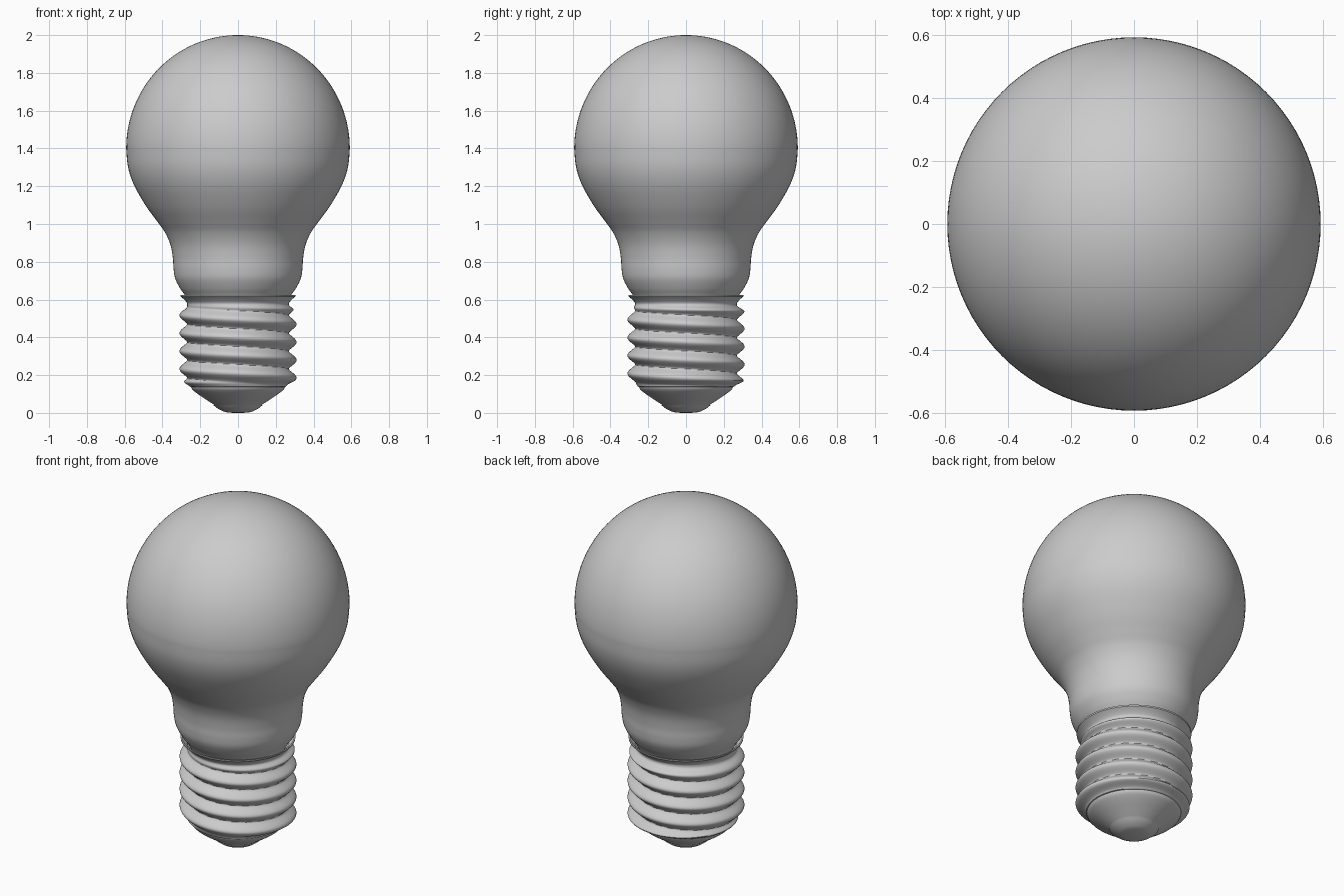
import bpy, bmesh
from math import sin, cos, pi, sqrt, radians

if "Cube" in bpy.data.objects:
    bpy.data.objects.remove(bpy.data.objects["Cube"])


def spline(pts, n=6):
    # smooth Catmull-Rom curve through (radius, height) points
    p = [pts[0]] + pts + [pts[-1]]
    out = []
    for i in range(1, len(p) - 2):
        a, b, c, d = p[i - 1:i + 3]
        for k in range(n):
            t = k / n
            out.append(tuple(0.5 * (2 * b[j] + (c[j] - a[j]) * t
                       + (2 * a[j] - 5 * b[j] + 4 * c[j] - d[j]) * t * t
                       + (3 * b[j] - a[j] - 3 * c[j] + d[j]) * t ** 3) for j in (0, 1)))
    return out + [pts[-1]]


def revolve(name, profile, seg=96, offset=None):
    # spin a profile (listed bottom to top); offset(angle, z) adds to the radius
    bm = bmesh.new()
    rings = []
    for r, z in profile:
        if r < 1e-5:
            rings.append([bm.verts.new((0, 0, z))] * seg)
            continue
        ring = []
        for s in range(seg):
            a = 2 * pi * s / seg
            q = r + (offset(a, z) if offset else 0)
            ring.append(bm.verts.new((q * cos(a), q * sin(a), z)))
        rings.append(ring)
    for lo, hi in zip(rings, rings[1:]):
        for s in range(seg):
            t = (s + 1) % seg
            bm.faces.new(list(dict.fromkeys((lo[s], lo[t], hi[t], hi[s]))))
    bmesh.ops.recalc_face_normals(bm, faces=bm.faces[:])
    me = bpy.data.meshes.new(name)
    bm.to_mesh(me)
    bm.free()
    ob = bpy.data.objects.new(name, me)
    bpy.context.collection.objects.link(ob)
    bpy.ops.object.select_all(action='DESELECT')
    ob.select_set(True)
    bpy.context.view_layer.objects.active = ob
    bpy.ops.object.shade_smooth_by_angle(angle=radians(40))
    return ob


# glass bulb: curved neck flowing into a round globe
neck = spline([(0.262, 0.59), (0.282, 0.625), (0.307, 0.66), (0.332, 0.71), (0.341, 0.76),
               (0.345, 0.82), (0.358, 0.89), (0.386, 0.955), (0.425, 1.01),
               (0.487, 1.095), (0.55, 1.205), (0.582, 1.3), (0.592, 1.4)])
globe = [(0.592 * cos(pi / 2 * k / 32), 1.4 + 0.6 * sin(pi / 2 * k / 32)) for k in range(1, 33)]
revolve("glass_bulb", neck + globe)

# metal screw shell with a helical thread that fades at both ends
PITCH = 0.095


def smooth(x):
    x = min(1, max(0, x))
    return x * x * (3 - 2 * x)


def thread(a, z):
    turn = (z - 0.375) / PITCH + a / (2 * pi)
    wave = sqrt(0.5 + 0.5 * cos(2 * pi * turn)) ** 1.5
    fade = smooth((z - 0.135) / 0.04) * smooth((0.575 - z) / 0.04)
    return 0.041 * wave * fade


shell = [(0.235, 0.138), (0.25, 0.138)]
for k in range(111):
    z = 0.14 + 0.44 * k / 110
    shell.append((0.255 + 0.014 * smooth((z - 0.14) / 0.03), z))
shell += [(0.274, 0.588), (0.284, 0.599), (0.295, 0.609), (0.304, 0.616),
          (0.305, 0.624), (0.298, 0.624), (0.285, 0.612), (0.272, 0.6)]
revolve("screw_shell", shell, 96, thread)

# tapered insulator under the shell
revolve("insulator", spline([(0.125, 0.042), (0.165, 0.068), (0.21, 0.098),
                             (0.24, 0.122), (0.25, 0.14)]))

# rounded contact tip
revolve("contact_tip", [(0, 0)] + spline([(0.045, 0.001), (0.075, 0.007),
                                         (0.105, 0.022), (0.13, 0.041)]) + [(0.12, 0.044)])
